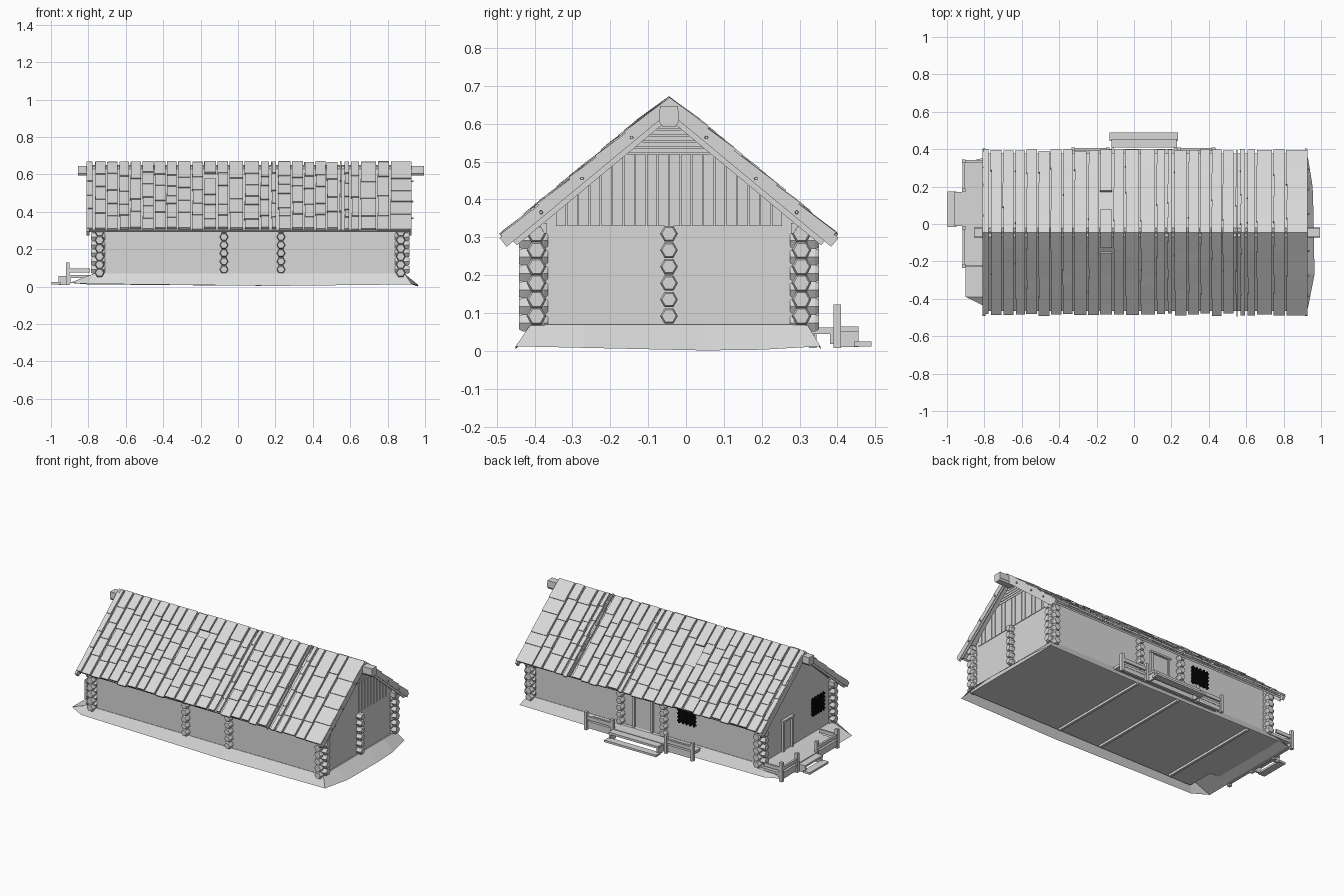
import bpy, bmesh, math, random
from mathutils import Vector

random.seed(4)
cube = bpy.data.objects.get("Cube")
if cube:
    bpy.data.objects.remove(cube)


def material(name, value):
    mat = bpy.data.materials.new(name)
    mat.use_nodes = True
    colour = (value, value, value, 1)
    mat.diffuse_color = colour
    mat.node_tree.nodes["Principled BSDF"].inputs["Base Color"].default_value = colour
    return mat


WOOD = material("pale grey wood", 0.69)
BLACK = material("black bars", 0.004)

RIDGE_Y, RIDGE_Z = -0.045, 0.648
COS, SIN = 0.77, 0.638
X0, X1 = -0.74, 0.87          # end walls
Y0, Y1 = -0.395, 0.305        # long walls
FLOOR, EAVE = 0.07, 0.33


def finish(bm, name, mat=WOOD):
    bmesh.ops.recalc_face_normals(bm, faces=bm.faces[:])
    mesh = bpy.data.meshes.new(name)
    bm.to_mesh(mesh)
    bm.free()
    mesh.materials.append(mat)
    obj = bpy.data.objects.new(name, mesh)
    bpy.context.collection.objects.link(obj)


def loft(bm, rings, caps=True):
    rows = [[bm.verts.new(p) for p in ring] for ring in rings]
    n = len(rows[0])
    for a, b in zip(rows, rows[1:]):
        for i in range(n):
            j = (i + 1) % n
            bm.faces.new((a[i], a[j], b[j], b[i]))
    if caps:
        bm.faces.new(rows[0])
        bm.faces.new(rows[-1])


def box(bm, x0, x1, y0, y1, z0, z1):
    loft(bm, [[(x0, y0, z), (x1, y0, z), (x1, y1, z), (x0, y1, z)] for z in (z0, z1)])


def log(bm, a, b, r):
    # Six-sided log with chamfered ends
    a, b = Vector(a), Vector(b)
    d = (b - a).normalized()
    up = Vector((0, 0, 1))
    side = d.cross(up)
    rings = []
    for p, k in ((a, 0.8), (a + d * 0.01, 1), (b - d * 0.01, 1), (b, 0.8)):
        rings.append([p + (side * math.cos(t) + up * math.sin(t)) * r * k
                      for t in [math.tau * i / 6 for i in range(6)]])
    loft(bm, rings)


def roof_point(x, s, n, side):
    # Points at s = 0 are mitred so that both slopes meet on the ridge line
    if s == 0:
        s = -n * SIN / COS
    return (x, RIDGE_Y + side * (s * COS + n * SIN), RIDGE_Z - s * SIN + n * COS)


def plank(bm, x0, x1, s0, s1, n0, n1, thick, side):
    # Board on the roof slope, n0 and n1 are its heights at the upper and lower end
    loft(bm, [[roof_point(x, s0, n0, side), roof_point(x, s1, n1, side),
               roof_point(x, s1, n1 + thick, side), roof_point(x, s0, n0 + thick, side)]
              for x in (x0, x1)])


# Earth skirt sloping away from the floor
bm = bmesh.new()
outer = [(-0.9, -0.39, 0.02), (-0.8, -0.44, 0.015), (0.2, -0.45, 0.004), (0.93, -0.45, 0.012),
         (0.965, -0.27, 0.008), (0.96, 0.05, 0.001), (0.955, 0.2, 0.003), (0.93, 0.355, 0.012),
         (0.2, 0.355, 0.004), (-0.8, 0.355, 0.012), (-0.9, 0.33, 0.02)]
inner = [(max(X0 - 0.03, min(X1 + 0.02, x)), max(Y0 - 0.015, min(Y1 + 0.015, y)), FLOOR)
         for x, y, z in outer]
loft(bm, [outer, inner], caps=False)
finish(bm, "ground_skirt")

bm = bmesh.new()
box(bm, X0 - 0.03, X1 + 0.02, Y0 - 0.015, Y1 + 0.015, 0.045, FLOOR)
finish(bm, "floor")
bm = bmesh.new()
for x in (-0.6, -0.075, 0.23):
    box(bm, x - 0.008, x + 0.008, Y0, Y1, 0.03, 0.046)
finish(bm, "floor_beams")

# Long walls and gable ends
bm = bmesh.new()
for y in (Y0, Y1):
    box(bm, X0, X1, y - 0.012, y + 0.012, FLOOR, EAVE)
finish(bm, "long_walls")
bm = bmesh.new()
gable = [(Y0, FLOOR), (Y1, FLOOR), (Y1, EAVE), (RIDGE_Y, 0.635), (Y0, EAVE)]
for x in (X0, X1):
    loft(bm, [[(x + t, y, z) for y, z in gable] for t in (-0.012, 0.012)])
finish(bm, "gable_walls")

# Vertical and horizontal boards on the open gable
bm = bmesh.new()
gx = X1 + 0.011
for i in range(-10, 10):
    y0, y1 = RIDGE_Y + i * 0.03 + 0.0015, RIDGE_Y + (i + 1) * 0.03 - 0.0015
    tops = [min(0.52, 0.635 - abs(y - RIDGE_Y) * 0.86) for y in (y0, y1)]
    loft(bm, [[(x, y0, EAVE), (x, y1, EAVE), (x, y1, tops[1]), (x, y0, tops[0])]
              for x in (gx, gx + 0.005)])
for i in range(5):
    z = 0.522 + i * 0.016
    w = (0.62 - z) / 0.86
    box(bm, gx, gx + 0.005, RIDGE_Y - w, RIDGE_Y + w, z, z + 0.013)
finish(bm, "gable_boards")

# Log ends at the corners and cross walls
bm = bmesh.new()
R, STEP, OUT = 0.026, 0.0435, 0.046
for k in range(6):
    z = FLOOR + 0.022 + k * STEP
    for sx, wx in ((-1, X0), (1, X1)):
        for sy, wy in ((-1, Y0), (1, Y1)):
            log(bm, (wx - sx * 0.03, wy, z), (wx + sx * OUT, wy, z), R)
            log(bm, (wx, wy - sy * 0.03, z - 0.018), (wx, wy + sy * OUT, z - 0.018), R)
    log(bm, (X1 - 0.02, RIDGE_Y, z), (X1 + OUT, RIDGE_Y, z), R * 0.9)
    for x in (-0.075, 0.23):
        for sy, wy in ((-1, Y0), (1, Y1)):
            log(bm, (x, wy - sy * 0.02, z), (x, wy + sy * OUT, z), R * 0.9)
finish(bm, "log_ends")

# Ridge beam with chamfered lower corners, and eave beams
bm = bmesh.new()
section = [(-0.018, 0.593), (0.018, 0.593), (0.026, 0.605), (0.024, 0.646), (-0.024, 0.646), (-0.026, 0.605)]
loft(bm, [[(x, RIDGE_Y + y, z) for y, z in section] for x in (-0.855, 0.995)])
finish(bm, "ridge_beam")
bm = bmesh.new()
for y in (Y0 + 0.01, Y1 - 0.01):
    box(bm, -0.79, 0.915, y - 0.018, y + 0.018, 0.31, 0.338)
finish(bm, "eave_beams")

# Roof underlay, rake boards and pegs
bm = bmesh.new()
for side in (-1, 1):
    plank(bm, -0.805, 0.92, 0, 0.545, -0.01, -0.01, 0.012, side)
finish(bm, "roof_underlay")
bm = bmesh.new()
for side in (-1, 1):
    for x in (-0.81, 0.913):
        plank(bm, x, x + 0.015, 0, 0.568, -0.014, -0.014, 0.03, side)
        plank(bm, x + 0.004, x + 0.011, 0, 0.545, -0.028, -0.028, 0.015, side)
    for s in (0.13, 0.3, 0.44):
        p = Vector(roof_point(0.925, s, -0.002, side))
        log(bm, p, p + Vector((0.012, 0, 0)), 0.005)
finish(bm, "rake_boards")

# Uneven wooden shingles in columns on both slopes
edges = [-0.815, -0.77, -0.705, -0.64, -0.58, -0.515, -0.45, -0.385, -0.325, -0.25, -0.185,
         -0.115, -0.05, 0.03, 0.115, 0.17, 0.21, 0.285, 0.35, 0.41, 0.47, 0.535, 0.56,
         0.6, 0.65, 0.74, 0.81, 0.93]
bm = bmesh.new()
for side in (-1, 1):
    for x0, x1 in zip(edges, edges[1:]):
        gap = 0.007 if x1 - x0 < 0.05 else 0.003
        end = 0.55 + random.uniform(-0.006, 0.012)
        rows = random.choice((4, 5, 5, 6))
        cuts = [0] + [end * (i + random.uniform(-0.25, 0.25)) / rows for i in range(1, rows)] + [end]
        lift = random.uniform(0, 0.005)
        for i, (s0, s1) in enumerate(zip(cuts, cuts[1:])):
            if i == 1 and -0.2 < x0 < -0.18:
                continue
            inset = random.uniform(0, 0.006)
            plank(bm, x0 + gap + inset, x1 - gap, max(0, s0 - 0.03), s1,
                  0.001 + lift, 0.008 + lift, 0.013, side)
finish(bm, "roof_shingles")


# Doors and barred windows; u runs along the wall, d is the depth outward
def wall_box(bm, axis, face, sign, u0, u1, z0, z1, d):
    a, b = sorted((face, face + sign * d))
    if axis == "y":
        box(bm, u0, u1, a, b, z0, z1)
    else:
        box(bm, a, b, u0, u1, z0, z1)


back_wall, end_wall = ("y", Y1 + 0.011, 1), ("x", X0 - 0.011, -1)
for name, wall, u, w, z1 in (("back", back_wall, 0.075, 0.07, 0.28), ("end", end_wall, 0.06, 0.05, 0.27)):
    bm = bmesh.new()
    wall_box(bm, *wall, u - w, u - w + 0.012, FLOOR, z1, 0.016)
    wall_box(bm, *wall, u + w - 0.012, u + w, FLOOR, z1, 0.016)
    wall_box(bm, *wall, u - w - 0.005, u + w + 0.005, z1 - 0.012, z1, 0.02)
    wall_box(bm, *wall, u - w + 0.01, u + w - 0.01, FLOOR, z1 - 0.01, 0.004)
    finish(bm, name + "_door")
for name, wall, u, z in (("back", back_wall, -0.23, 0.24), ("end", end_wall, -0.255, 0.235)):
    bm = bmesh.new()
    wall_box(bm, *wall, u - 0.06, u + 0.06, z - 0.052, z + 0.052, 0.006)
    for i in range(-2, 3):
        wall_box(bm, *wall, u + i * 0.026 - 0.004, u + i * 0.026 + 0.004, z - 0.058, z + 0.058, 0.012)
        wall_box(bm, *wall, u - 0.065, u + 0.065, z + i * 0.023 - 0.003, z + i * 0.023 + 0.003, 0.01)
    finish(bm, name + "_window", BLACK)

# Porch decks with edge beams and low railings
bm = bmesh.new()
box(bm, -0.33, 0.43, Y1, 0.4, 0.045, 0.062)
box(bm, -0.33, 0.43, 0.38, 0.398, 0.018, 0.046)
for x in (-0.325, -0.14, 0.24, 0.425):
    box(bm, x - 0.01, x + 0.01, 0.39, 0.41, 0.008, 0.122)
for x0, x1 in ((-0.325, -0.14), (0.24, 0.425)):
    box(bm, x0, x1, 0.393, 0.406, 0.075, 0.097)
finish(bm, "back_porch")
bm = bmesh.new()
box(bm, -0.915, X0, -0.23, 0.34, 0.045, 0.062)
box(bm, -0.912, -0.895, -0.23, 0.34, 0.018, 0.046)
for y in (-0.225, -0.02, 0.18, 0.335):
    box(bm, -0.92, -0.9, y - 0.01, y + 0.01, 0.008, 0.13)
for y0, y1 in ((-0.225, -0.02), (0.18, 0.335)):
    box(bm, -0.916, -0.903, y0, y1, 0.075, 0.097)
for y in (-0.225, 0.335):
    box(bm, -0.91, -0.79, y - 0.006, y + 0.006, 0.075, 0.097)
finish(bm, "end_porch")

# Steps: treads between side boards
bm = bmesh.new()
box(bm, -0.12, 0.23, 0.408, 0.455, 0.05, 0.064)
box(bm, -0.13, 0.235, 0.445, 0.49, 0.012, 0.025)
for x in (-0.115, 0.22):
    box(bm, x - 0.006, x + 0.006, 0.4, 0.455, 0.01, 0.055)
finish(bm, "back_steps")
bm = bmesh.new()
box(bm, -0.96, -0.915, -0.01, 0.17, 0.045, 0.057)
box(bm, -0.998, -0.95, -0.015, 0.175, 0.012, 0.025)
for y in (0, 0.16):
    box(bm, -0.96, -0.91, y - 0.006, y + 0.006, 0.01, 0.05)
finish(bm, "end_steps")
